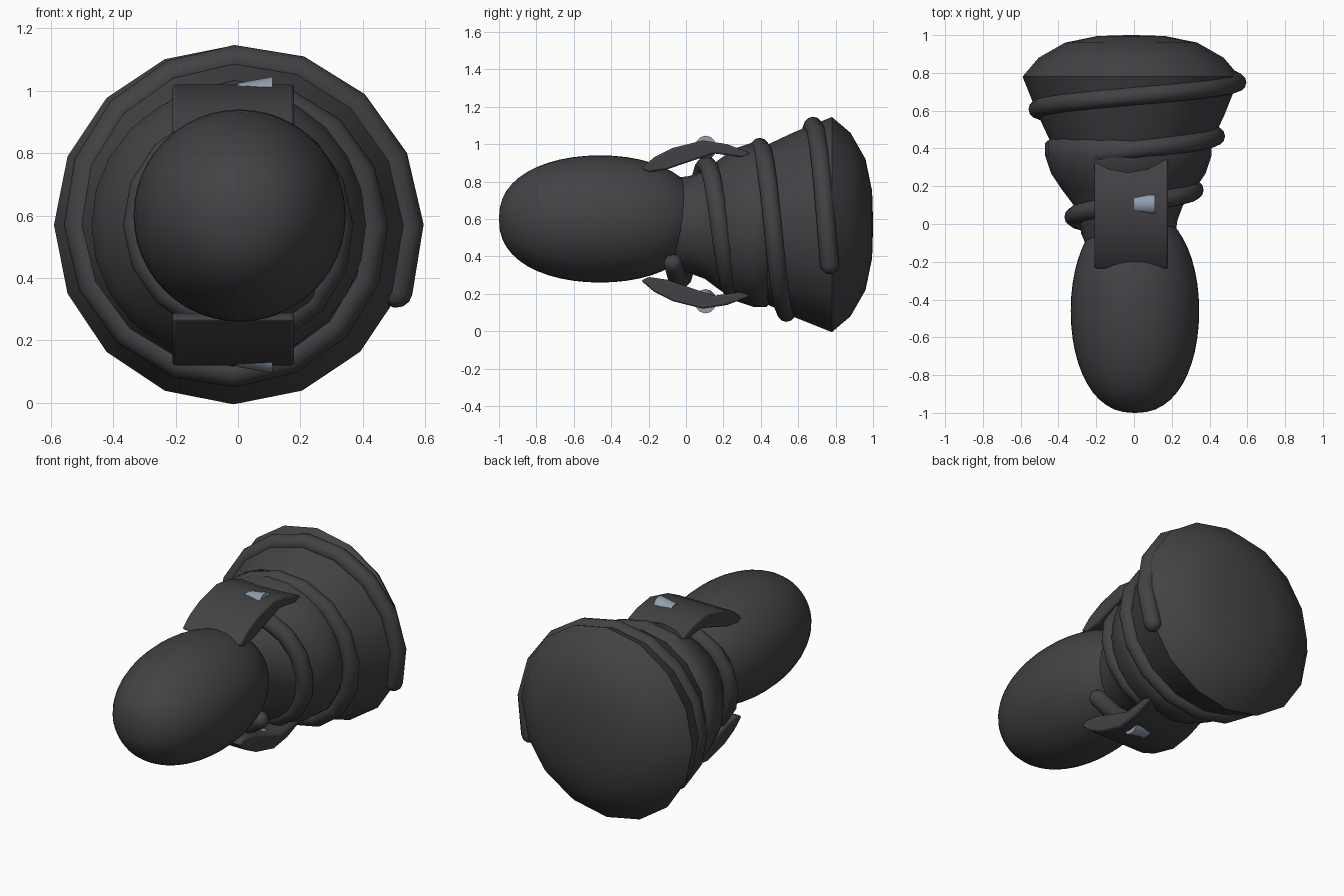
import bpy, bmesh, math
from mathutils import Vector

if "Cube" in bpy.data.objects:
    bpy.data.objects.remove(bpy.data.objects["Cube"])

CZ = 0.57  # height of the main axis


def material(name, col):
    m = bpy.data.materials.new(name)
    m.diffuse_color = (*col, 1)
    m.use_nodes = True
    m.node_tree.nodes["Principled BSDF"].inputs["Base Color"].default_value = m.diffuse_color
    return m


DARK = material("dark_rubber", (0.055, 0.055, 0.060))
STEEL = material("blue_grey_metal", (0.28, 0.34, 0.41))


def finish(name, bm, mat, angle=50):
    bmesh.ops.recalc_face_normals(bm, faces=bm.faces)
    me = bpy.data.meshes.new(name)
    bm.to_mesh(me)
    bm.free()
    ob = bpy.data.objects.new(name, me)
    bpy.context.collection.objects.link(ob)
    me.materials.append(mat)
    for o in bpy.context.selected_objects:
        o.select_set(False)
    ob.select_set(True)
    bpy.context.view_layer.objects.active = ob
    bpy.ops.object.shade_smooth_by_angle(angle=math.radians(angle))
    return ob


def skin(bm, rings):
    """Bridge closed vertex rings and cap both ends."""
    vs = [[bm.verts.new(p) for p in r] for r in rings]
    n = len(vs[0])
    for a, b in zip(vs, vs[1:]):
        for i in range(n):
            j = (i + 1) % n
            bm.faces.new((a[i], a[j], b[j], b[i]))
    bm.faces.new(vs[0])
    bm.faces.new(vs[-1])


def lathe(name, profile, cx, cz, n, angle=50):
    bm = bmesh.new()
    skin(bm, [[(cx + r * math.cos(2 * math.pi * i / n), y,
                cz + r * math.sin(2 * math.pi * i / n)) for i in range(n)]
              for y, r in profile])
    return finish(name, bm, DARK, angle)


# rounded front capsule
capsule = []
for k in range(25):
    t = math.pi * k / 24
    c, s = math.cos(t), max(math.sin(t), 0.004)
    capsule.append((-0.46 - 0.54 * math.copysign(abs(c) ** 0.97, c), 0.34 * s ** 0.85))
lathe("capsule", capsule, 0.005, 0.6, 48)

# flared body with domed faceted cap
lathe("flared_body", [(0.38, 0.40), (0.42, 0.42), (0.58, 0.495), (0.78, 0.575),
                      (0.88, 0.49), (0.96, 0.35), (0.995, 0.18), (1.0, 0.02)],
      -0.015, CZ, 16, 60)

# rounded neck behind the capsule
lathe("neck", [(-0.12, 0.22), (-0.05, 0.25), (0.02, 0.26), (0.1, 0.29), (0.18, 0.35),
               (0.27, 0.41), (0.36, 0.44), (0.43, 0.44), (0.48, 0.38)],
      -0.03, CZ, 24, 60)

# tapering spiral coil, 16 steps per turn, rounded tips
pts = []
first, last = -1, 46
for k in range(first, last + 1):
    u = k / 16
    y = 0.75 - 0.285 * u
    r = 0.555 - 0.113 * u if u < 2 else 0.329 - 0.04 * (u - 2)
    a = 2 * math.pi * u
    pts.append(Vector((-0.01 + r * math.cos(a), y, CZ + r * math.sin(a))))
path = []
for k, p in enumerate(pts):
    d = (pts[min(k + 1, len(pts) - 1)] - pts[max(k - 1, 0)]).normalized()
    path.append((p, d, 0.05))
tip_a = [(path[0][0] - path[0][1] * 0.05 * s, path[0][1], 0.05 * w)
         for s, w in ((1, 0.1), (0.85, 0.53), (0.5, 0.87))]
tip_b = [(path[-1][0] + path[-1][1] * 0.05 * s, path[-1][1], 0.05 * w)
         for s, w in ((0.5, 0.87), (0.85, 0.53), (1, 0.1))]
rings = []
for p, d, rad in tip_a + path + tip_b:
    side = d.cross(Vector((0, 1, 0))).normalized()
    up = side.cross(d)
    rings.append([p + rad * (math.cos(2 * math.pi * i / 12) * side +
                             math.sin(2 * math.pi * i / 12) * up) for i in range(12)])
bm = bmesh.new()
skin(bm, rings)
finish("spiral_coil", bm, DARK, 60)

# arched straps and pivot studs, mirrored above and below
ARCH = [(-0.24, 0.30), (-0.17, 0.36), (-0.07, 0.41), (0.09, 0.45), (0.22, 0.43),
        (0.35, 0.38), (0.30, 0.36), (0.15, 0.38), (0.0, 0.33), (-0.1, 0.295), (-0.2, 0.28)]
for label, s in (("top", 1), ("bottom", -1)):
    bm = bmesh.new()
    skin(bm, [[(x, y, CZ + s * h) for y, h in ARCH] for x in (-0.21, 0.18)])
    strap = finish(label + "_strap", bm, DARK, 40)
    bev = strap.modifiers.new("bevel", "BEVEL")
    bev.width, bev.segments = 0.01, 2

    bm = bmesh.new()
    rings = []
    for x, h in ((0.0, 0.40), (0.11, 0.42)):
        rings.append([(x, 0.105 + 0.055 * math.cos(2 * math.pi * i / 12),
                       CZ + s * (h + 0.055 * math.sin(2 * math.pi * i / 12)))
                      for i in range(12)])
    skin(bm, rings)
    finish(label + "_stud", bm, STEEL, 40)
